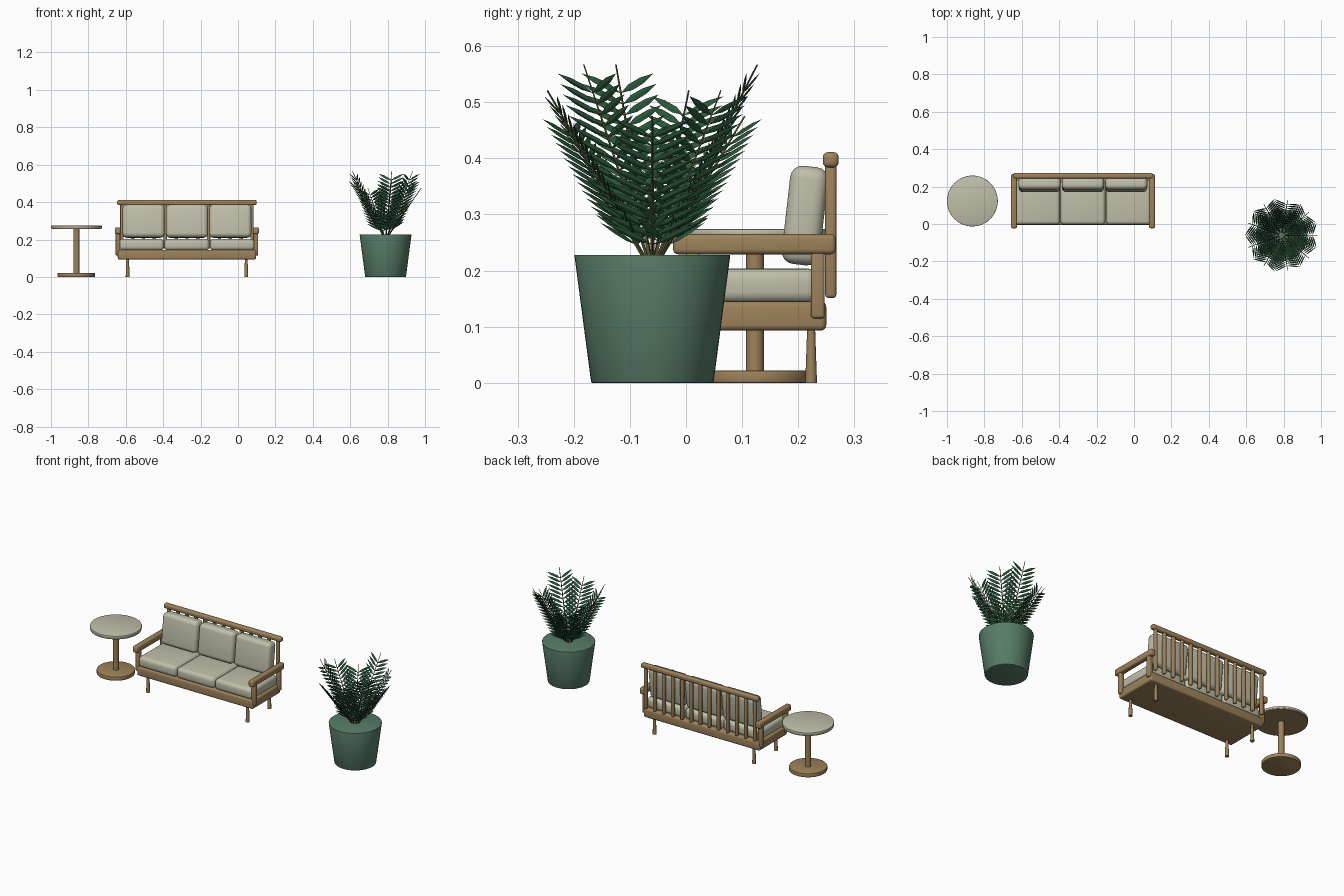
import bpy, bmesh, math
from mathutils import Vector, Matrix

if "Cube" in bpy.data.objects:
    bpy.data.objects.remove(bpy.data.objects["Cube"])


def material(name, col):
    m = bpy.data.materials.new(name)
    m.diffuse_color = (*col, 1)
    m.use_nodes = True
    m.node_tree.nodes["Principled BSDF"].inputs["Base Color"].default_value = m.diffuse_color
    return m


WOOD = material("oak wood", (0.34, 0.225, 0.105))
CREAM = material("cream fabric", (0.53, 0.52, 0.40))
POT = material("pot green", (0.095, 0.20, 0.135))
LEAF = material("leaf green", (0.024, 0.095, 0.042))
STEM = material("stem olive", (0.10, 0.09, 0.035))


def finish(bm, name, mat, smooth=True):
    bmesh.ops.recalc_face_normals(bm, faces=bm.faces[:])
    me = bpy.data.meshes.new(name)
    bm.to_mesh(me)
    bm.free()
    ob = bpy.data.objects.new(name, me)
    bpy.context.collection.objects.link(ob)
    me.materials.append(mat)
    if smooth:
        bpy.ops.object.select_all(action='DESELECT')
        ob.select_set(True)
        bpy.context.view_layer.objects.active = ob
        bpy.ops.object.shade_smooth_by_angle(angle=math.radians(40))
    return ob


def soft_box(name, mat, x, y, z, r, seg=4, tilt=0):
    """Rounded box from (min, max) ranges, tilted about x."""
    size = [b - a for a, b in (x, y, z)]
    mid = [(a + b) / 2 for a, b in (x, y, z)]
    bm = bmesh.new()
    bmesh.ops.create_cube(bm, size=1)
    bmesh.ops.scale(bm, vec=size, verts=bm.verts[:])
    bmesh.ops.bevel(bm, geom=bm.edges[:], offset=r, segments=seg, profile=0.5, affect='EDGES')
    bm.transform(Matrix.Translation(mid) @ Matrix.Rotation(tilt, 4, 'X'))
    return finish(bm, name, mat)


def cone(name, mat, x, y, z0, z1, r0, r1, seg=48, bevel=0):
    bm = bmesh.new()
    bmesh.ops.create_cone(bm, cap_ends=True, segments=seg, radius1=r0, radius2=r1, depth=z1 - z0)
    if bevel:
        rim = [e for e in bm.edges if abs(e.verts[0].co.z - e.verts[1].co.z) < 1e-6]
        bmesh.ops.bevel(bm, geom=rim, offset=bevel, segments=2, profile=0.5, affect='EDGES')
    bm.transform(Matrix.Translation((x, y, (z0 + z1) / 2)))
    return finish(bm, name, mat)


# Side table
TX, TY = -0.864, 0.123
cone("table_base", WOOD, TX, TY, 0, 0.022, 0.1, 0.1, bevel=0.003)
cone("table_column", WOOD, TX, TY, 0.02, 0.258, 0.016, 0.016, 24)
cone("table_underside", WOOD, TX, TY, 0.255, 0.262, 0.134, 0.134)
cone("table_top", CREAM, TX, TY, 0.261, 0.274, 0.136, 0.136, bevel=0.003)

# Sofa
SX = -0.273
soft_box("sofa_frame", WOOD, (SX - 0.37, SX + 0.37), (-0.005, 0.25), (0.093, 0.145), 0.01)
soft_box("top_rail", WOOD, (SX - 0.373, SX + 0.373), (0.244, 0.272), (0.384, 0.411), 0.009)
for s in (-1, 1):
    ax = SX + s * 0.369
    soft_box("armrest", WOOD, (ax - 0.016, ax + 0.016), (-0.023, 0.267), (0.229, 0.265), 0.009)
    for py in (0.012, 0.235):
        soft_box("arm_post", WOOD, (ax - 0.012, ax + 0.012), (py - 0.012, py + 0.012),
                 (0.115, 0.235), 0.005, 3)
    for ly in (0.025, 0.223):
        cone("sofa_leg", WOOD, SX + s * 0.317, ly, 0, 0.1, 0.0105, 0.007, 20)

# Back slats, evenly spaced
for i in range(13):
    x = SX + (i - 6) * 0.058
    soft_box("back_slat", WOOD, (x - 0.009, x + 0.009), (0.248, 0.268), (0.151, 0.392), 0.006, 3)

# Cushions
for i in (-1, 0, 1):
    x = SX + i * 0.243
    soft_box("seat_cushion", CREAM, (x - 0.12, x + 0.12), (-0.004, 0.235), (0.142, 0.204), 0.02)
    x = SX + i * 0.232
    soft_box("back_cushion", CREAM, (x - 0.112, x + 0.112), (0.178, 0.246), (0.210, 0.386), 0.022,
             tilt=math.radians(-6.5))

# Pot
PX, PY = 0.789, -0.06
cone("pot", POT, PX, PY, 0, 0.228, 0.109, 0.139, 48, bevel=0.002)


def ring(bm, c, u, v):
    return [bm.verts.new(c + d) for d in (u, v, -u, -v)]


def leaflet(bm, base, d, normal, length):
    """Thin pointed blade with a diamond cross-section."""
    side = d.cross(normal).normalized()
    a = bm.verts.new(base)
    b = bm.verts.new(base + d * length)
    r1 = ring(bm, base + d * length * 0.3, side * 0.0065, normal * 0.0018)
    r2 = ring(bm, base + d * length * 0.65, side * 0.006, normal * 0.0018)
    for k in range(4):
        n = (k + 1) % 4
        bm.faces.new((a, r1[k], r1[n]))
        bm.faces.new((r1[k], r2[k], r2[n], r1[n]))
        bm.faces.new((r2[k], b, r2[n]))


# Nine fronds in three heights, leaflets in pairs
leaves, stems = bmesh.new(), bmesh.new()
for i in range(9):
    a = math.radians(40 * i)
    out = Vector((math.cos(a), math.sin(a), 0))
    side = Vector((-math.sin(a), math.cos(a), 0))
    root = Vector((PX, PY, 0.205)) + out * 0.004
    tip = Vector((PX, PY, 0.475 + 0.046 * (i % 3))) + out * 0.19
    d = (tip - root).normalized()
    normal = d.cross(side).normalized()
    # Tapered stem
    lo, hi = ring(stems, root, side * 0.004, normal * 0.004), ring(stems, tip, side * 0.0015, normal * 0.0015)
    for k in range(4):
        n = (k + 1) % 4
        stems.faces.new((lo[k], lo[n], hi[n], hi[k]))
    stems.faces.new(lo)
    stems.faces.new(hi)
    for j in range(14):
        t = 0.15 + 0.71 * j / 13
        for s in (-1, 1):
            leaflet(leaves, root.lerp(tip, t), (d * 0.5 + side * s * 0.86).normalized(), normal,
                    0.098 - 0.026 * t * t)
finish(stems, "frond_stems", STEM)
finish(leaves, "frond_leaflets", LEAF, smooth=False)
